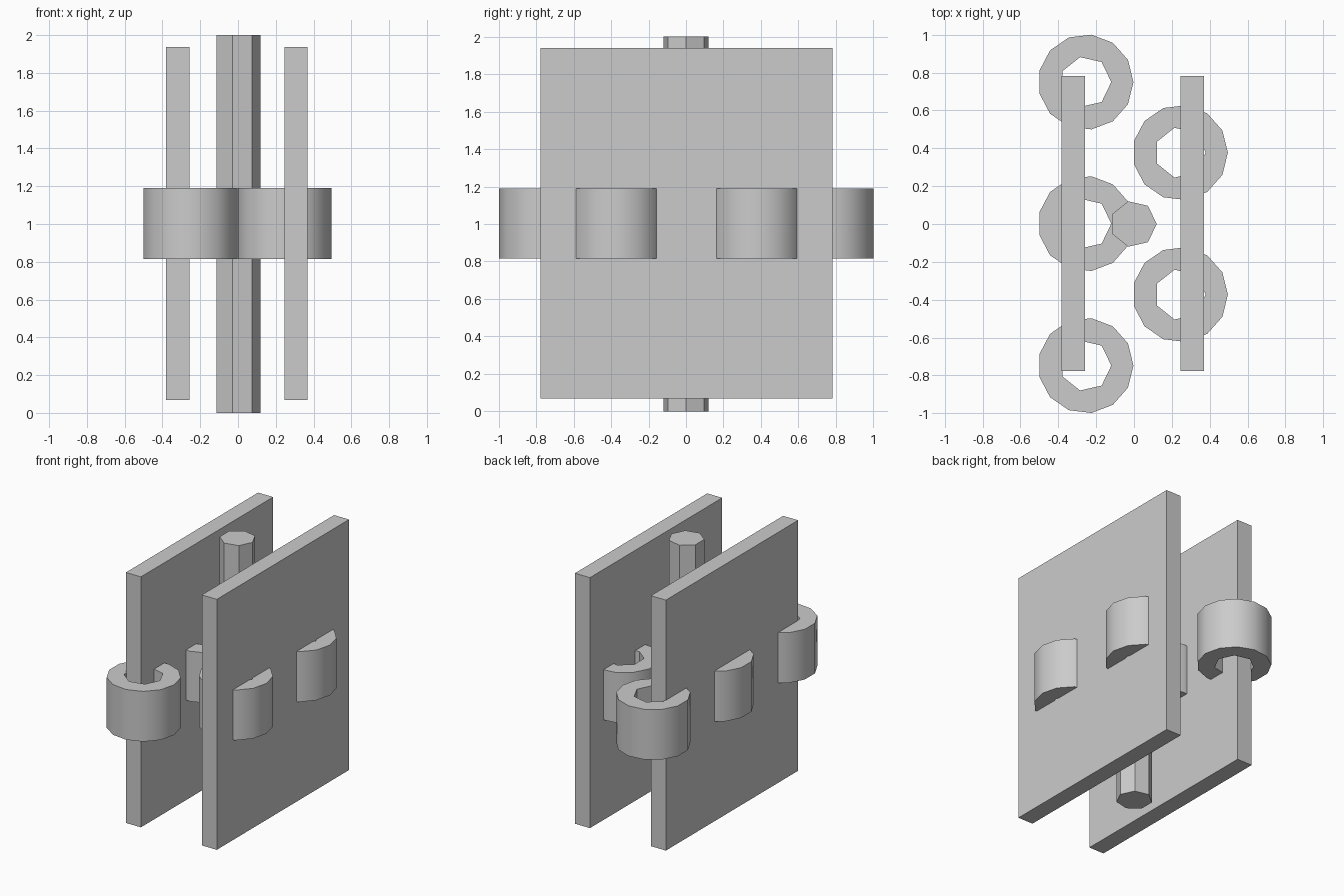
import bpy
import bmesh
from math import cos, sin, radians, tau

cube = bpy.data.objects.get("Cube")
if cube:
    bpy.data.objects.remove(cube, do_unlink=True)

# Single plain metal colour
GREY = (0.6, 0.6, 0.6, 1.0)
metal = bpy.data.materials.new("light_grey_metal")
metal.use_nodes = True
metal.diffuse_color = GREY
metal.node_tree.nodes["Principled BSDF"].inputs["Base Color"].default_value = GREY


def finish(name, bm):
    bmesh.ops.recalc_face_normals(bm, faces=bm.faces)
    mesh = bpy.data.meshes.new(name)
    bm.to_mesh(mesh)
    bm.free()
    mesh.materials.append(metal)
    obj = bpy.data.objects.new(name, mesh)
    bpy.context.collection.objects.link(obj)
    return obj


def loop(bm, sides, radius, x, y, z):
    return [bm.verts.new((x + radius * cos(tau * i / sides),
                          y + radius * sin(tau * i / sides), z))
            for i in range(sides)]


def wall(bm, low, high):
    for i in range(len(low)):
        j = (i + 1) % len(low)
        bm.faces.new((low[i], low[j], high[j], high[i]))


def plate(name, x, y):
    bm = bmesh.new()
    bmesh.ops.create_cube(bm, size=1)
    bmesh.ops.scale(bm, vec=(0.124, 1.56, 1.87), verts=bm.verts)
    bmesh.ops.translate(bm, vec=(x, y, 1.003), verts=bm.verts)
    return finish(name, bm)


def pin(name, x, radius, height):
    bm = bmesh.new()
    low = loop(bm, 7, radius, x, 0, 0)
    high = loop(bm, 7, radius, x, 0, height)
    wall(bm, low, high)
    bm.faces.new(low)
    bm.faces.new(high)
    return finish(name, bm)


def knuckle(name, x, y, z0=0.815, z1=1.19):
    """Short barrel: rounded outside, faceted bore."""
    bm = bmesh.new()
    for sides, radius in ((13, 0.252), (7, 0.135)):
        wall(bm, loop(bm, sides, radius, x, y, z0),
             loop(bm, sides, radius, x, y, z1))
    # Fill each ring-shaped end between its two boundary loops
    for z in (z0, z1):
        rim = [e for e in bm.edges if all(abs(v.co.z - z) < 1e-5 for v in e.verts)]
        bmesh.ops.triangle_fill(bm, edges=rim, use_beauty=True)
    obj = finish(name, bm)
    bpy.ops.object.select_all(action="DESELECT")
    obj.select_set(True)
    bpy.context.view_layer.objects.active = obj
    bpy.ops.object.shade_smooth_by_angle(angle=radians(32))
    return obj


# Two leaves and the central pin
plate("right_leaf", -0.32, 0.003)
plate("left_leaf", 0.307, 0.003)
pin("hinge_pin", -0.003, 0.123, 2.0)

# Three knuckles on one leaf, two on the other
for label, y in (("front", -0.748), ("middle", 0.002), ("back", 0.75)):
    knuckle("right_knuckle_" + label, -0.255, y)
for label, y in (("front", -0.373), ("back", 0.377)):
    knuckle("left_knuckle_" + label, 0.244, y)
